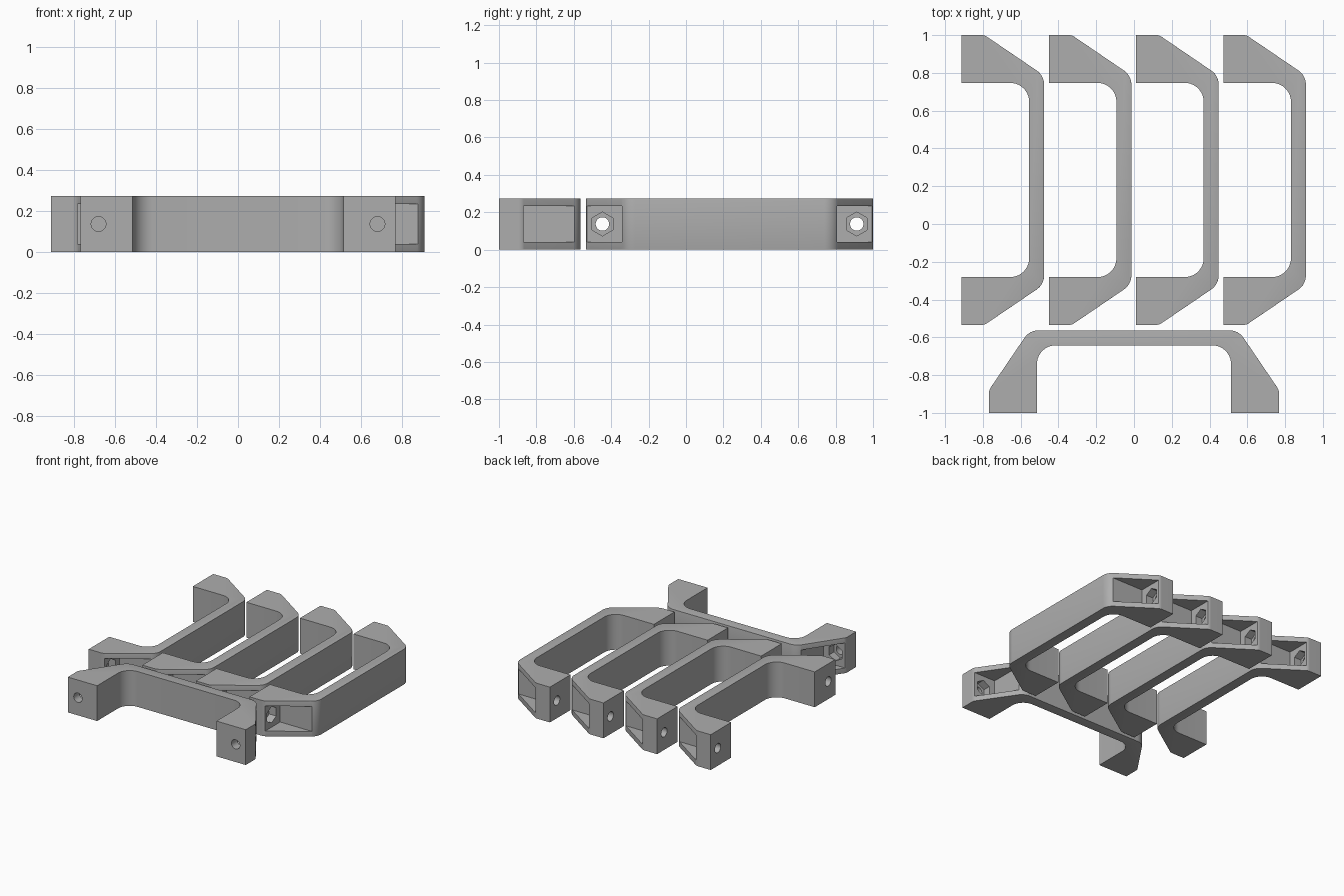
import bpy, bmesh, math
from mathutils import Vector, Matrix

if "Cube" in bpy.data.objects:
    bpy.data.objects.remove(bpy.data.objects["Cube"])

H = 0.275          # thickness of a handle
grey = bpy.data.materials.new("mid_grey")
grey.diffuse_color = (0.42, 0.42, 0.42, 1)
grey.use_nodes = True
grey.node_tree.nodes["Principled BSDF"].inputs["Base Color"].default_value = grey.diffuse_color


def fillet(prev, corner, nxt, r, steps):
    """Points of an arc rounding one corner of the profile."""
    c = Vector(corner)
    a, b = (Vector(prev) - c).normalized(), (Vector(nxt) - c).normalized()
    half = a.angle(b) / 2
    t = r / math.tan(half)
    centre = c + (a + b).normalized() * (r / math.sin(half))
    s, e = c + a * t - centre, c + b * t - centre
    sweep = s.angle_signed(e)
    return [centre + Matrix.Rotation(-sweep * i / steps, 2) @ s for i in range(steps + 1)]


def new_object(name, bm):
    mesh = bpy.data.meshes.new(name)
    bm.to_mesh(mesh)
    bm.free()
    obj = bpy.data.objects.new(name, mesh)
    bpy.context.collection.objects.link(obj)
    return obj


# Half profile: mount foot, sloped shoulder, grip bar (x, y, corner radius)
half = [(0.514, 0, 0), (0.767, 0, 0), (0.767, 0.122, 0.05), (0.553, 0.437, 0.09),
        (0, 0.437, 0), (0, 0.358, 0), (0.514, 0.358, 0.1)]
pts = []
for i, (x, y, r) in enumerate(half):
    if r:
        pts += fillet(half[i - 1][:2], (x, y), half[(i + 1) % 7][:2], r, 10)
    elif x:
        pts.append(Vector((x, y)))
n_outer = 2 + 11 + 11
outer, inner = pts[:n_outer], pts[n_outer:]
flip = lambda seq: [Vector((-p.x, p.y)) for p in reversed(seq)]
profile = outer + flip(outer) + flip(inner) + inner

# Solid handle body
bm = bmesh.new()
face = bm.faces.new([bm.verts.new((p.x, p.y, 0)) for p in profile])
ext = bmesh.ops.extrude_face_region(bm, geom=[face])
bmesh.ops.translate(bm, vec=(0, 0, H), verts=[v for v in ext["geom"] if isinstance(v, bmesh.types.BMVert)])
bmesh.ops.recalc_face_normals(bm, faces=bm.faces)


# Soft edge along the shoulders and the outside of the grip
def on_outside(v):
    return v.co.y > 0.13 and (v.co.y > 0.43 or abs(v.co.x) > 0.516)


soft = [e for e in bm.edges if abs(e.verts[0].co.z - e.verts[1].co.z) < 1e-5
        and all(on_outside(v) for v in e.verts)]
bmesh.ops.bevel(bm, geom=soft, offset=0.015, segments=3, profile=0.5, affect='EDGES', clamp_overlap=True)
body = new_object("handle_body", bm)


# Cutters: nut pocket, hexagonal nut seat and screw hole in each foot
def box_cutter(side):
    bm = bmesh.new()
    bmesh.ops.create_cube(bm, size=1, matrix=Matrix.Translation((side * 0.6875, 0.33, H / 2))
                          @ Matrix.Diagonal((0.225, 0.4, 0.195, 1)))
    return new_object("pocket_cutter", bm)


def round_cutter(side, sides, r, y0, y1, name):
    bm = bmesh.new()
    bmesh.ops.create_cone(bm, cap_ends=True, segments=sides, radius1=r, radius2=r, depth=y1 - y0,
                          matrix=Matrix.Translation((side * 0.68, (y0 + y1) / 2, H / 2))
                          @ Matrix.Rotation(math.pi / 2, 4, 'X'))
    return new_object(name, bm)


cutters = []
for s in (-1, 1):
    cutters += [box_cutter(s), round_cutter(s, 6, 0.064, 0.07, 0.2, "nut_cutter"),
                round_cutter(s, 32, 0.036, -0.05, 0.15, "screw_cutter")]
for c in cutters:
    mod = body.modifiers.new("cut", 'BOOLEAN')
    mod.operation, mod.solver, mod.object = 'DIFFERENCE', 'EXACT', c
    c.hide_render = True

deps = bpy.context.evaluated_depsgraph_get()
handle_mesh = bpy.data.meshes.new_from_object(body.evaluated_get(deps))
handle_mesh.materials.clear()
handle_mesh.materials.append(grey)
for o in cutters + [body]:
    bpy.data.objects.remove(o)

# One handle across the front, four side by side behind it
places = [("front_handle", (0, -1, 0), 0)]
places += [(f"row_handle_{i + 1}", (-0.913 + 0.462 * i, 0.233, 0), -math.pi / 2) for i in range(4)]
for name, loc, turn in places:
    obj = bpy.data.objects.new(name, handle_mesh.copy())
    bpy.context.collection.objects.link(obj)
    obj.location, obj.rotation_euler.z = loc, turn
    bpy.ops.object.select_all(action='DESELECT')
    obj.select_set(True)
    bpy.context.view_layer.objects.active = obj
    bpy.ops.object.shade_smooth_by_angle(angle=math.radians(30))
